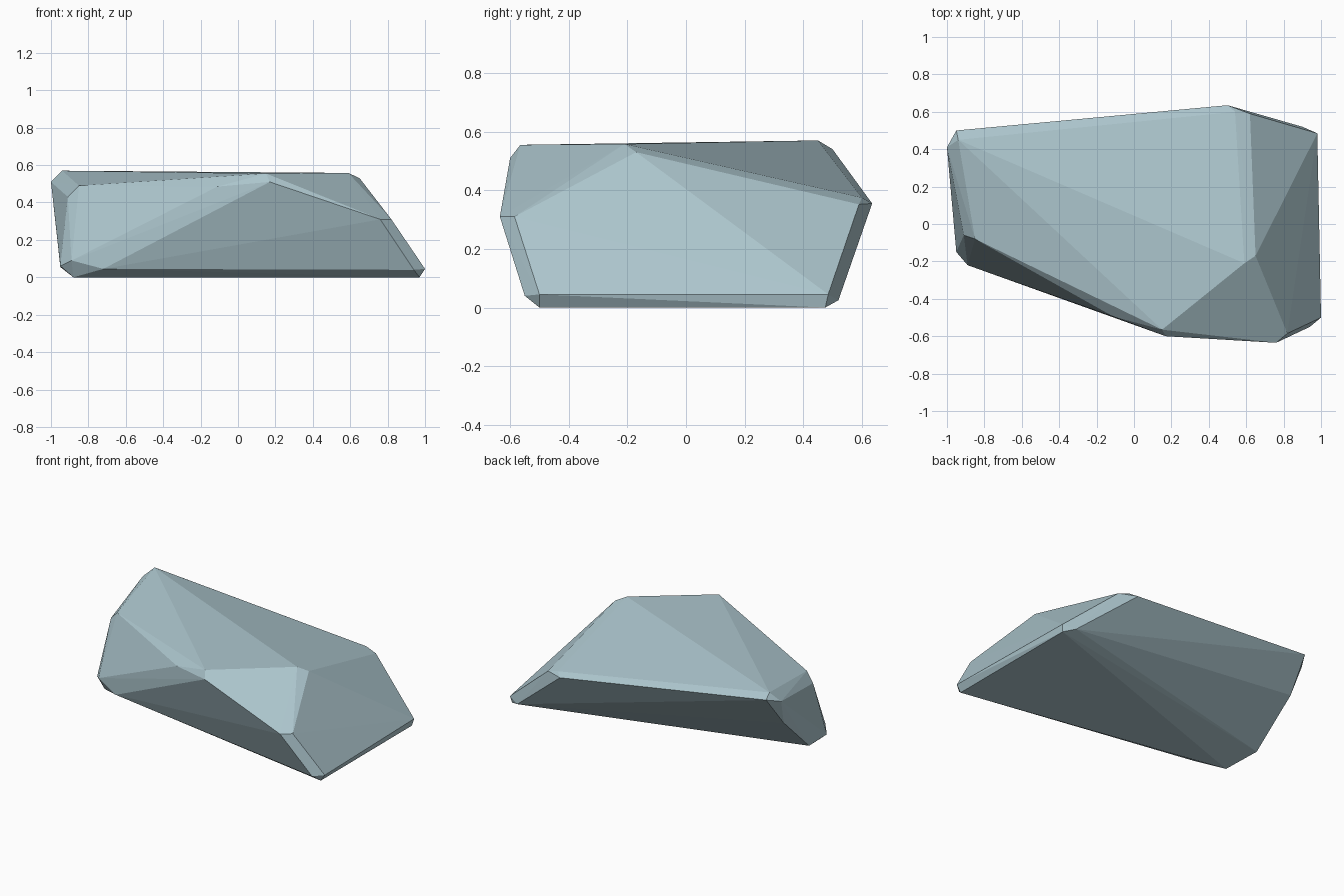
import bpy, bmesh

# Corner points of the faceted boulder, grouped by region
top = [(-0.94, 0.45, 0.57), (0.15, -0.565, 0.555), (0.59, -0.21, 0.558), (0.65, -0.17, 0.53)]
back = [(-1.0, 0.41, 0.51), (-0.95, 0.50, 0.54), (0.50, 0.635, 0.355),
        (0.54, 0.60, 0.375), (0.62, 0.59, 0.352), (-0.97, 0.34, 0.33)]
front = [(0.17, -0.60, 0.51), (-0.11, -0.495, 0.485), (0.76, -0.635, 0.31), (0.82, -0.585, 0.31),
         (-0.85, -0.08, 0.49), (-0.91, -0.06, 0.43)]
foot = [(0.98, 0.485, 0.045), (0.90, 0.52, 0.025), (1.0, -0.50, 0.045), (0.94, -0.55, 0.04),
        (-0.72, -0.28, 0.045), (-0.89, -0.22, 0.09), (-0.95, -0.15, 0.06), (-0.95, 0.04, 0.055)]
base = [(0.97, 0.475, 0), (0.97, -0.50, 0), (-0.88, -0.17, 0)]

# Wrap the corners in a convex shell
bm = bmesh.new()
for p in top + back + front + foot + base:
    bm.verts.new(p)
res = bmesh.ops.convex_hull(bm, input=bm.verts)
bmesh.ops.delete(bm, geom=list({v for v in bm.verts if not v.link_faces}), context='VERTS')
bmesh.ops.recalc_face_normals(bm, faces=bm.faces)

mesh = bpy.data.meshes.new("boulder")
bm.to_mesh(mesh)
bm.free()
boulder = bpy.data.objects.new("boulder", mesh)
bpy.context.collection.objects.link(boulder)

# Pale blue-grey stone
stone = bpy.data.materials.new("blue_grey_stone")
stone.diffuse_color = (0.42, 0.57, 0.62, 1)
mesh.materials.append(stone)
